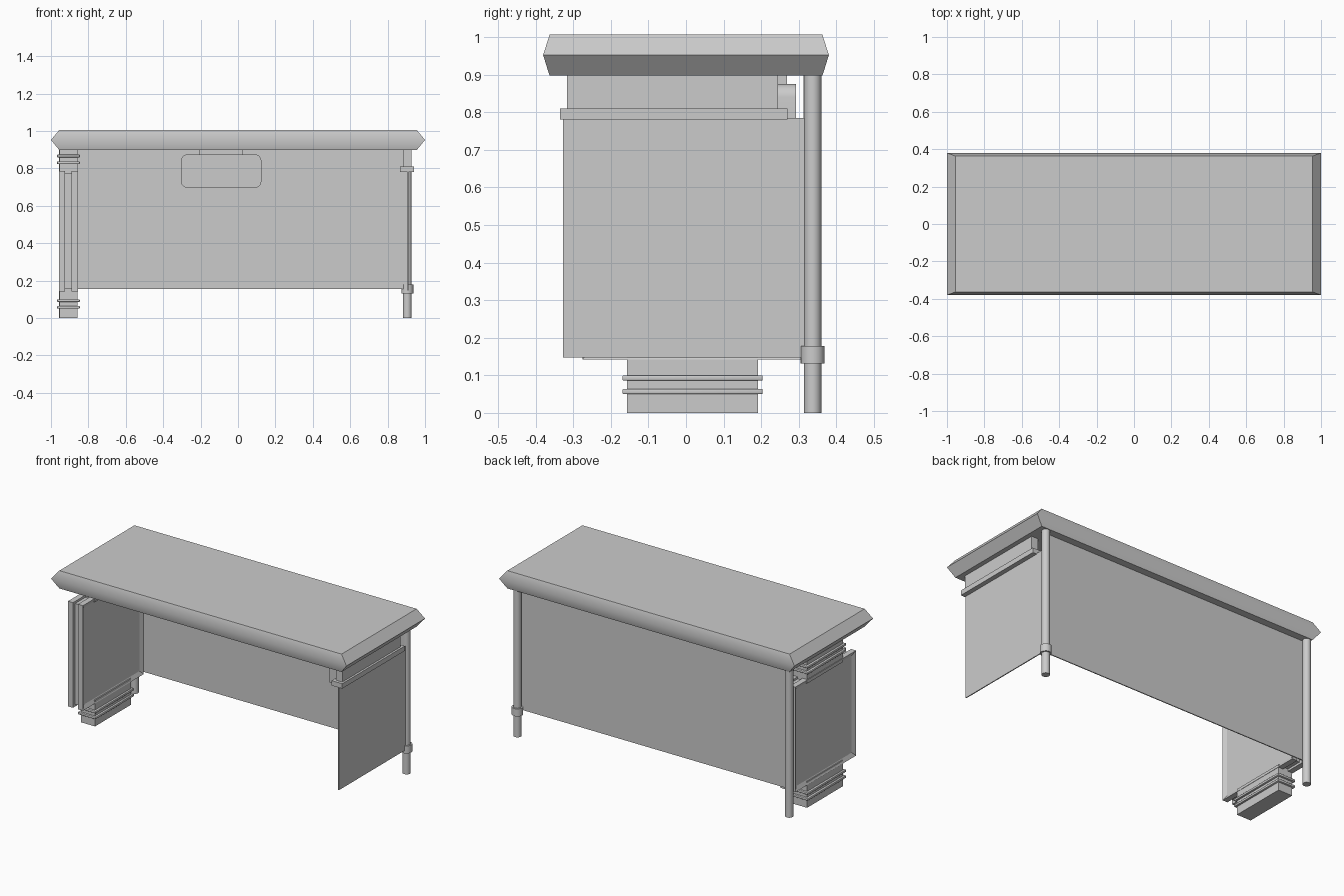
import bpy, bmesh, math

if "Cube" in bpy.data.objects:
    bpy.data.objects.remove(bpy.data.objects["Cube"])


def finish(name, bm, angle=None):
    bmesh.ops.recalc_face_normals(bm, faces=bm.faces)
    me = bpy.data.meshes.new(name)
    bm.to_mesh(me)
    bm.free()
    ob = bpy.data.objects.new(name, me)
    bpy.context.collection.objects.link(ob)
    if angle:
        bpy.ops.object.select_all(action='DESELECT')
        ob.select_set(True)
        bpy.context.view_layer.objects.active = ob
        bpy.ops.object.shade_smooth_by_angle(angle=math.radians(angle))
    return ob


def box_bm(x, y, z):
    bm = bmesh.new()
    bmesh.ops.create_cube(bm, size=1)
    for v in bm.verts:
        v.co = [r[0] if c < 0 else r[1] for c, r in zip(v.co, (x, y, z))]
    return bm


def box(name, x, y, z):
    return finish(name, box_bm(x, y, z))


def framed_panel(name, x, y, z, side):
    # box whose face on the given x side is a raised frame around a recess
    bm = box_bm(x, y, z)
    bm.normal_update()
    faces = [f for f in bm.faces if f.normal.x * side > 0.9]
    bmesh.ops.inset_region(bm, faces=faces, thickness=0.035, depth=-0.012)
    return finish(name, bm)


def cylinder(name, x, y, z0, z1, r):
    bm = bmesh.new()
    bmesh.ops.create_cone(bm, cap_ends=True, segments=24, radius1=r, radius2=r, depth=z1 - z0)
    bmesh.ops.translate(bm, verts=bm.verts, vec=(x, y, (z0 + z1) / 2))
    return finish(name, bm, 40)


# Desktop slab with pointed edge profile
bm = bmesh.new()
rings = []
for hx, hy, z in ((0.955, 0.363, 0.897), (1, 0.38, 0.952), (0.955, 0.363, 1.006)):
    rings.append([bm.verts.new((sx * hx, sy * hy, z))
                  for sx, sy in ((-1, -1), (1, -1), (1, 1), (-1, 1))])
for a, b in zip(rings, rings[1:]):
    for i in range(4):
        j = (i + 1) % 4
        bm.faces.new((a[i], a[j], b[j], b[i]))
bm.faces.new(rings[0])
bm.faces.new(rings[-1])
finish("desktop", bm, 40)

# Back panel and the flat plate on its inner face
box("back_panel", (-0.935, 0.905), (0.312, 0.318), (0.155, 0.9))
box("wall_plate", (0.405, 0.82), (0.304, 0.313), (0.43, 0.73))

# Back posts
cylinder("right_post", 0.905, 0.337, 0, 0.9, 0.023)
cylinder("left_post", -0.935, 0.337, 0, 0.9, 0.023)
cylinder("post_collar", 0.905, 0.337, 0.132, 0.178, 0.032)

# Right side panel with rail
box("side_panel", (0.906, 0.912), (-0.327, 0.315), (0.148, 0.785))
box("side_rail", (0.867, 0.94), (-0.335, 0.27), (0.78, 0.81))
box("side_rail_block", (0.883, 0.927), (-0.316, 0.245), (0.81, 0.9))

# Left pedestal: column ends, trim rings, framed panels around a core
box("pedestal_foot", (-0.954, -0.858), (-0.157, 0.192), (0, 0.16))
box("pedestal_head", (-0.954, -0.858), (-0.157, 0.192), (0.76, 0.9))
for i, (z0, z1) in enumerate(((0.05, 0.064), (0.086, 0.1), (0.823, 0.837), (0.859, 0.873))):
    bm = box_bm((-0.967, -0.846), (-0.169, 0.204), (z0, z1))
    bmesh.ops.bevel(bm, geom=bm.edges[:], offset=0.003, segments=2, affect='EDGES', profile=0.5)
    finish(f"pedestal_ring_{i + 1}", bm, 50)
box("pedestal_core", (-0.926, -0.888), (-0.255, 0.29), (0.155, 0.772))
framed_panel("pedestal_outer_panel", (-0.958, -0.924), (-0.276, 0.311), (0.142, 0.785), -1)
framed_panel("pedestal_inner_panel", (-0.89, -0.856), (-0.276, 0.311), (0.142, 0.785), 1)

# Hanging box with rounded corners and its bracket
bm = box_bm((-0.305, 0.125), (0.195, 0.293), (0.696, 0.875))
edges = [e for e in bm.edges if abs(e.verts[0].co.y - e.verts[1].co.y) > 0.01]
bmesh.ops.bevel(bm, geom=edges, offset=0.035, segments=6, affect='EDGES', profile=0.5)
finish("hanging_box", bm, 40)
box("hanging_bracket", (-0.207, 0.028), (0.22, 0.269), (0.87, 0.9))
